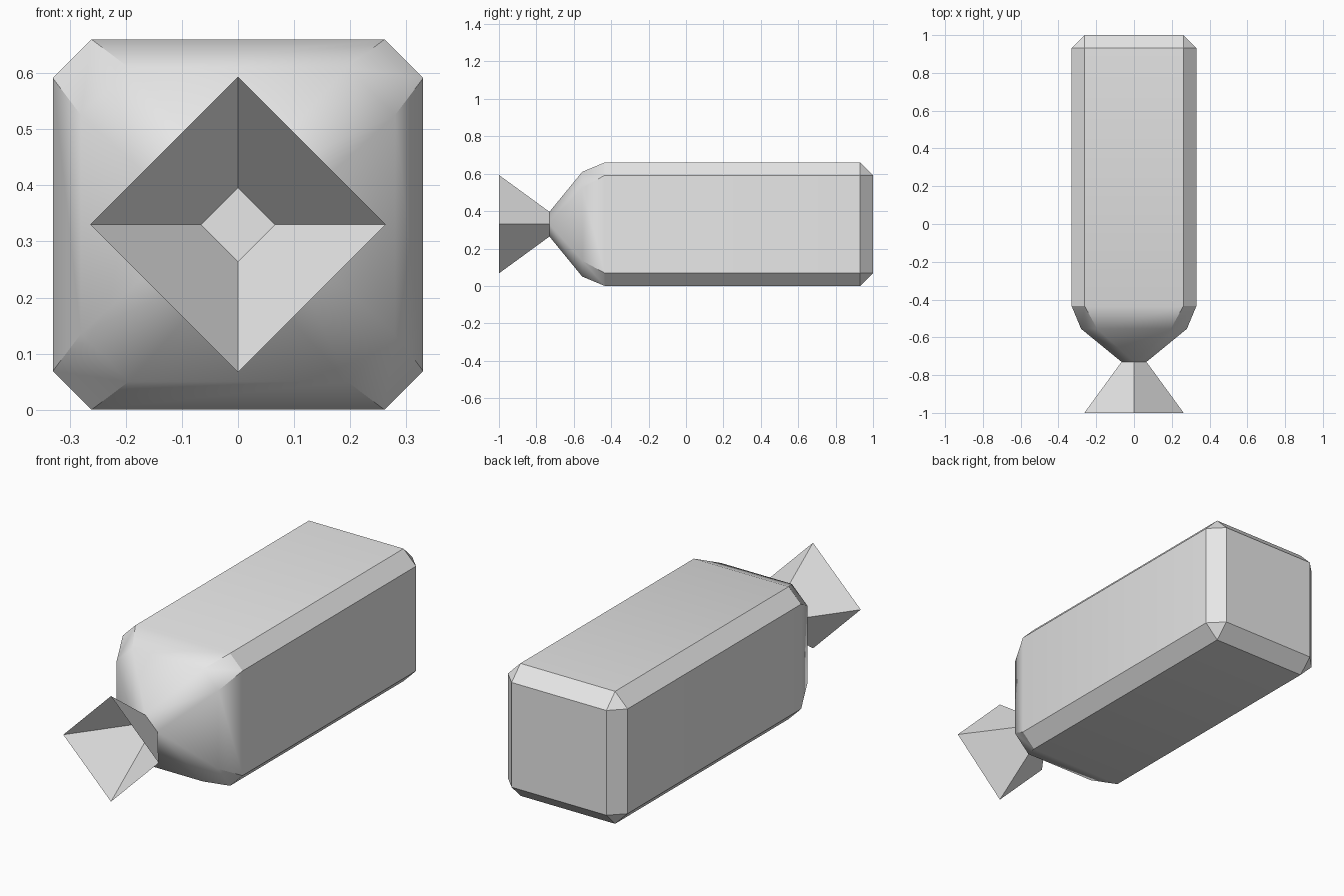
import bpy
import bmesh
import math

cube = bpy.data.objects.get("Cube")
if cube:
    bpy.data.objects.remove(cube, do_unlink=True)

CENTRE_Z = 0.33

grey = bpy.data.materials.new("light_grey")
grey.use_nodes = True
grey.diffuse_color = (0.8, 0.8, 0.8, 1)
grey.node_tree.nodes["Principled BSDF"].inputs["Base Color"].default_value = (0.8, 0.8, 0.8, 1)


def ring(bm, y, half, flat):
    """Square of half-width `half` with cut corners; `flat` is half a side's straight run.
    flat = half gives a square, flat = 0 gives a diamond."""
    pts = [(flat, half), (half, flat), (half, -flat), (flat, -half),
           (-flat, -half), (-half, -flat), (-half, flat), (-flat, half)]
    return [bm.verts.new((x, y, z + CENTRE_Z)) for x, z in pts]


def loft(name, sections, capped):
    """Skin the sections front to back, merging the points where corners collapse."""
    bm = bmesh.new()
    rings = [ring(bm, *s) for s in sections]
    for a, b in zip(rings, rings[1:]):
        for i in range(8):
            j = (i + 1) % 8
            bm.faces.new((a[i], a[j], b[j], b[i]))
    if capped:
        bm.faces.new(rings[0])
        bm.faces.new(rings[-1])
    bmesh.ops.remove_doubles(bm, verts=bm.verts, dist=1e-4)
    bmesh.ops.recalc_face_normals(bm, faces=bm.faces)
    mesh = bpy.data.meshes.new(name)
    bm.to_mesh(mesh)
    bm.free()
    mesh.materials.append(grey)
    obj = bpy.data.objects.new(name, mesh)
    bpy.context.collection.objects.link(obj)
    return obj


# Chamfered box body, tapering at the front to a diamond neck
body = loft("body", [
    (-0.73, 0.066, 0.0),
    (-0.555, 0.28, 0.195),
    (-0.435, 0.33, 0.261),
    (0.931, 0.33, 0.261),
    (1.0, 0.261, 0.261),
], capped=True)

# Open diamond funnel flaring forward from the neck
nozzle = loft("nozzle", [
    (-1.0, 0.263, 0.0),
    (-0.73, 0.066, 0.0),
], capped=False)

# Soft front taper, crisp chamfers
bpy.ops.object.select_all(action="DESELECT")
body.select_set(True)
bpy.context.view_layer.objects.active = body
bpy.ops.object.shade_smooth_by_angle(angle=math.radians(30))
